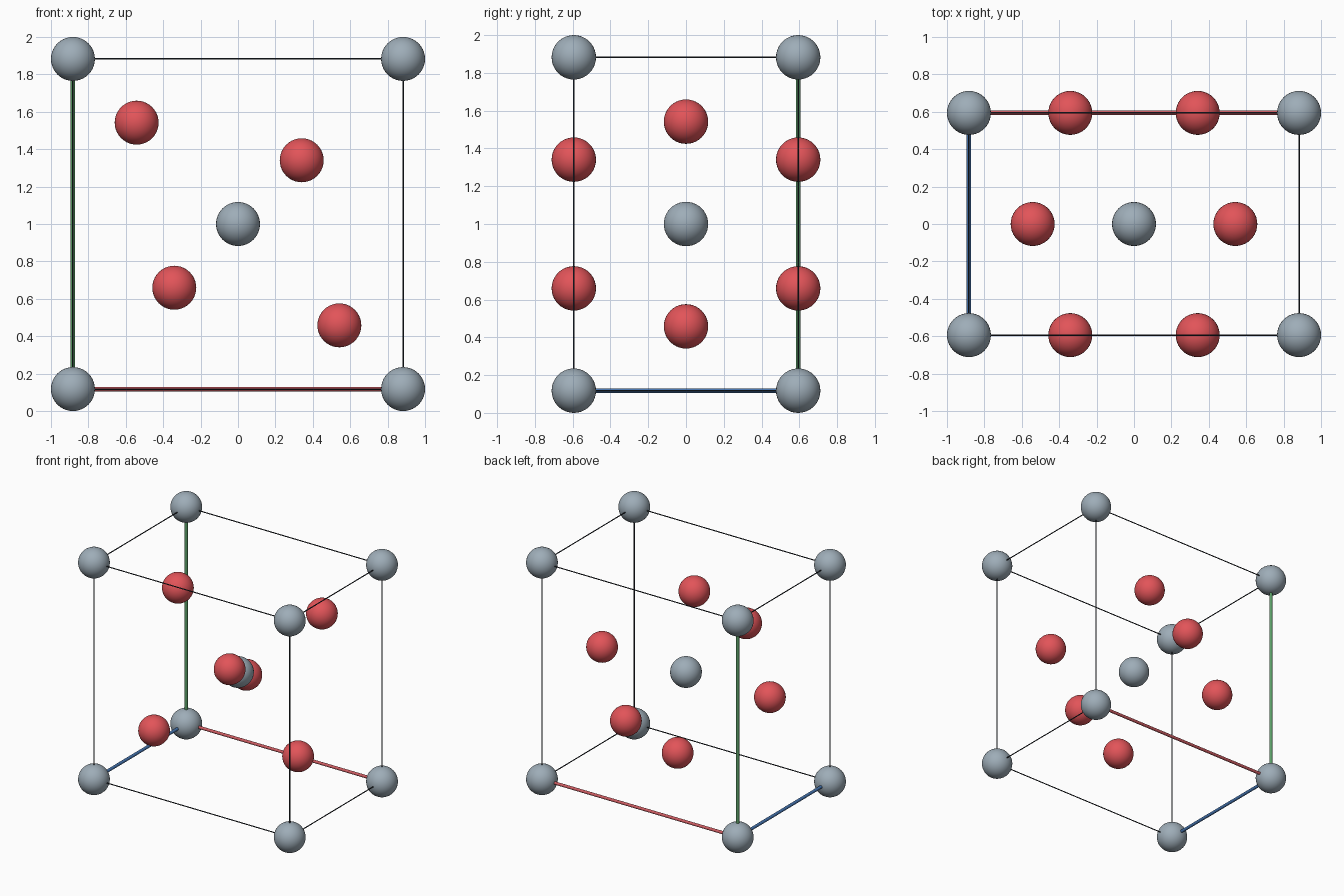
import bpy
from mathutils import Vector

if "Cube" in bpy.data.objects:
    bpy.data.objects.remove(bpy.data.objects["Cube"])

R = 0.1175               # atom radius
H = 1 - R                # half width of the cell (x and z)
D = 0.594                # half depth of the cell (y)
U = 0.307 * 2 * H        # offset of the red atoms inside the cell


def material(name, rgb):
    lin = [(c / 255 / 12.92) if c <= 10 else ((c / 255 + 0.055) / 1.055) ** 2.4 for c in rgb]
    m = bpy.data.materials.new(name)
    m.diffuse_color = (*lin, 1)
    m.use_nodes = True
    m.node_tree.nodes["Principled BSDF"].inputs["Base Color"].default_value = m.diffuse_color
    return m


GREY = material("metal grey", (158, 173, 184))
RED = material("atom red", (226, 84, 89))
DARK = material("edge dark", (38, 44, 52))
AXIS_RED = material("axis red", (205, 92, 98))
AXIS_BLUE = material("axis blue", (70, 118, 178))
AXIS_GREEN = material("axis green", (92, 160, 104))


def atom(name, pos, mat):
    bpy.ops.mesh.primitive_uv_sphere_add(segments=40, ring_count=20, radius=R, location=pos)
    o = bpy.context.object
    o.name = name
    o.data.materials.append(mat)
    bpy.ops.object.shade_smooth()


def rod(name, a, b, radius, mat):
    a, b = Vector(a), Vector(b)
    d = b - a
    bpy.ops.mesh.primitive_cylinder_add(vertices=16, radius=radius, depth=d.length, location=(a + b) / 2)
    o = bpy.context.object
    o.name = name
    o.rotation_mode = 'QUATERNION'
    o.rotation_quaternion = d.to_track_quat('Z', 'Y')
    o.data.materials.append(mat)
    bpy.ops.object.shade_smooth_by_angle()


# Grey atoms: eight corners and the body centre
for x in (-H, H):
    for y in (-D, D):
        for z in (-H, H):
            atom("corner_atom", (x, y, 1 + z), GREY)
atom("centre_atom", (0, 0, 1), GREY)

# Red atoms: two pairs on the front and back faces, one pair at mid depth
p = H - U
for s in (-1, 1):
    for y in (-D, D):
        atom("face_atom", (s * p, y, 1 + s * p), RED)
    atom("inner_atom", (s * U, 0, 1 - s * U), RED)

# Cell edges: three thick coloured axes from the back lower left corner, the rest thin
half = (H, D, H)
origin = (-1, 1, -1)
axis_mats = (AXIS_RED, AXIS_BLUE, AXIS_GREEN)
axis_names = ("width_axis", "depth_axis", "height_axis")
for i in range(3):
    j, k = (i + 1) % 3, (i + 2) % 3
    for sj in (-1, 1):
        for sk in (-1, 1):
            ends = []
            for si in (-1, 1):
                v = [0, 0, 0]
                v[i], v[j], v[k] = si * half[i], sj * half[j], sk * half[k]
                v[2] += 1
                ends.append(v)
            if sj == origin[j] and sk == origin[k]:
                rod(axis_names[i], *ends, 0.012, axis_mats[i])
            else:
                rod("cell_edge", *ends, 0.004, DARK)
